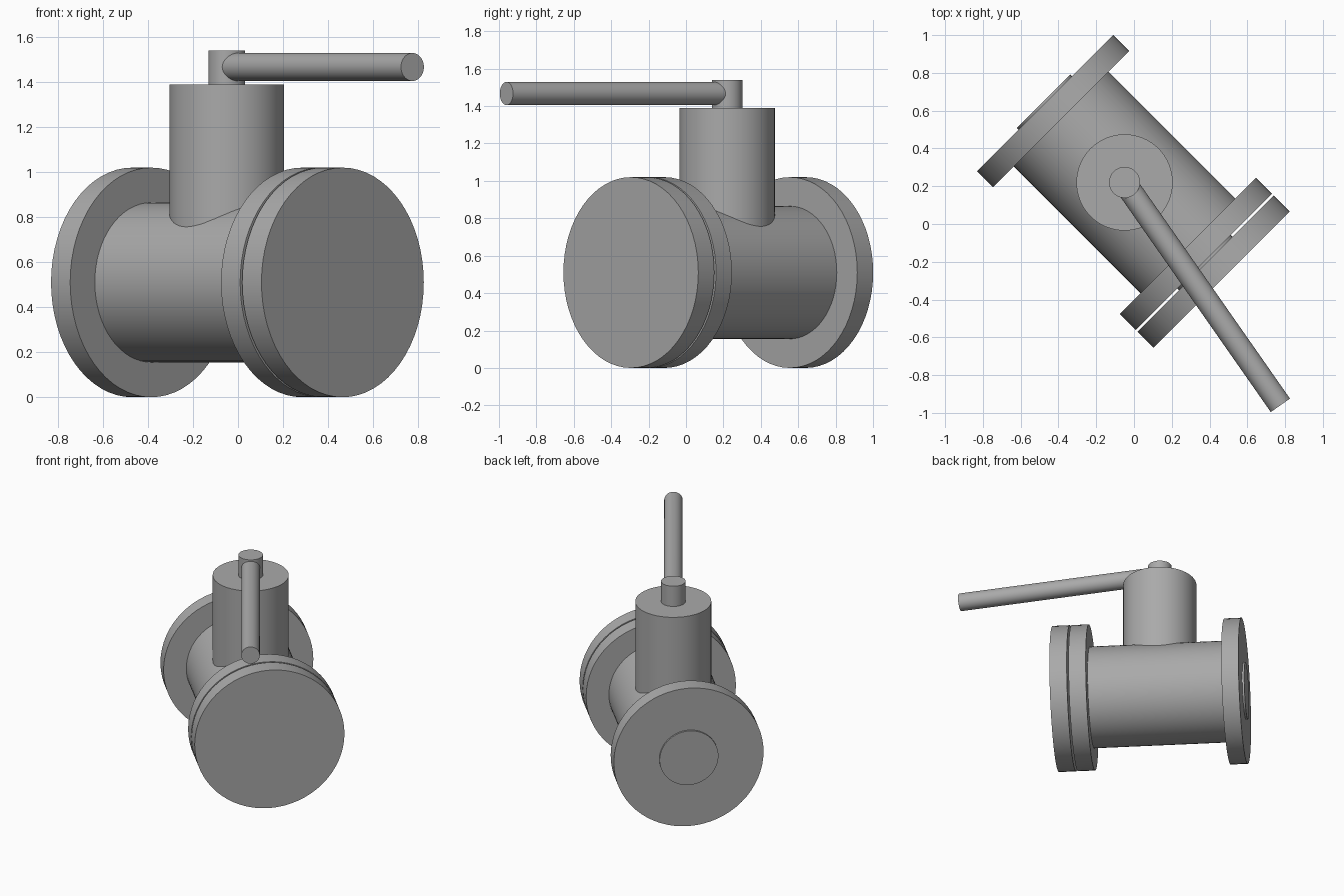
import bpy
import math
from mathutils import Vector

if "Cube" in bpy.data.objects:
    bpy.data.objects.remove(bpy.data.objects["Cube"], do_unlink=True)

# Single plain metal colour
GREY = (0.4, 0.4, 0.4, 1.0)
metal = bpy.data.materials.new("grey_metal")
metal.use_nodes = True
metal.diffuse_color = GREY
metal.node_tree.nodes["Principled BSDF"].inputs["Base Color"].default_value = GREY

STEM = Vector((-0.05, 0.22, 0))                   # vertical axis of the valve
AXIS = Vector((1, -1, 0)).normalized()            # direction of the pipe
PIPE_Z = 0.51


def cylinder(name, start, end, radius):
    """Smooth capped cylinder between two points."""
    span = end - start
    bpy.ops.mesh.primitive_cylinder_add(
        vertices=64, radius=radius, depth=span.length, location=(start + end) / 2,
        rotation=span.to_track_quat('Z', 'Y').to_euler())
    obj = bpy.context.object
    obj.name = name
    obj.data.materials.append(metal)
    bpy.ops.object.shade_smooth_by_angle(angle=math.radians(30))
    return obj


def along(t):
    """Point on the pipe axis, measured from the stem."""
    return STEM + AXIS * t + Vector((0, 0, PIPE_Z))


def up(z):
    return STEM + Vector((0, 0, z))


# Pipe body with its flanges, raised faces and the blind cover
cylinder("pipe_body", along(-0.48), along(0.48), 0.355)
for name, side in (("back", -1), ("front", 1)):
    cylinder(name + "_flange", along(side * 0.474), along(side * 0.594), 0.51)
    cylinder(name + "_raised_face", along(side * 0.58), along(side * 0.608), 0.2)
cylinder("blind_cover", along(0.607), along(0.728), 0.51)

# Bonnet, spindle and lever handle
cylinder("bonnet", up(PIPE_Z), up(1.39), 0.255)
cylinder("spindle", up(1.38), up(1.54), 0.082)
cylinder("lever_handle", up(1.467), Vector((0.775, -0.96, 1.467)), 0.062)
